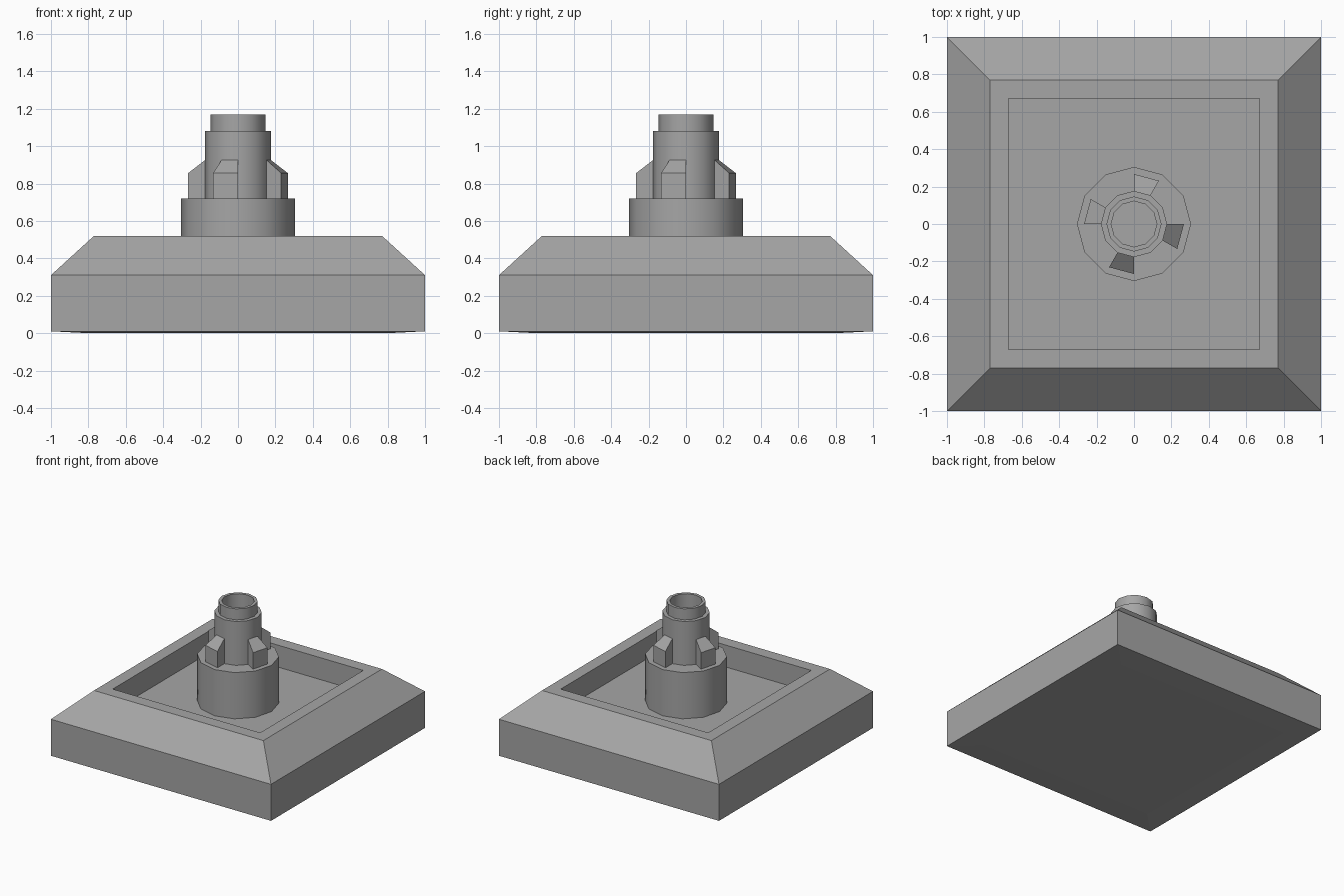
import bpy, bmesh
from math import sin, cos, pi, radians, sqrt

cube = bpy.data.objects.get("Cube")
if cube:
    bpy.data.objects.remove(cube, do_unlink=True)

grey = bpy.data.materials.new("plain grey")
grey.use_nodes = True
COLOR = (0.38, 0.38, 0.38, 1)
grey.diffuse_color = COLOR
bsdf = next(n for n in grey.node_tree.nodes if n.type == 'BSDF_PRINCIPLED')
bsdf.inputs["Base Color"].default_value = COLOR


def finish(bm, name, smooth=False):
    bmesh.ops.recalc_face_normals(bm, faces=bm.faces[:])
    mesh = bpy.data.meshes.new(name)
    bm.to_mesh(mesh)
    bm.free()
    mesh.materials.append(grey)
    ob = bpy.data.objects.new(name, mesh)
    bpy.context.collection.objects.link(ob)
    if smooth:
        bpy.ops.object.select_all(action='DESELECT')
        ob.select_set(True)
        bpy.context.view_layer.objects.active = ob
        bpy.ops.object.shade_smooth_by_angle(angle=radians(40))
    return ob


def stack(name, profile, sides, turn=0.0, smooth=False):
    """Bridge polygon rings given as (radius, height), capped at both ends."""
    bm = bmesh.new()
    rings = [[bm.verts.new((r * cos(turn + 2 * pi * i / sides),
                            r * sin(turn + 2 * pi * i / sides), z))
              for i in range(sides)] for r, z in profile]
    for a, b in zip(rings, rings[1:]):
        for i in range(sides):
            j = (i + 1) % sides
            bm.faces.new((a[i], a[j], b[j], b[i]))
    bm.faces.new(rings[0])
    bm.faces.new(rings[-1])
    return finish(bm, name, smooth)


# Square basin: half widths and heights from the underside to the sunken floor
basin = [(0.8, 0), (1, 0.01), (1, 0.31), (0.77, 0.52), (0.67, 0.52), (0.67, 0.34)]
stack("basin", [(w * sqrt(2), z) for w, z in basin], 4, pi / 4)

# Stepped hollow column standing on the basin floor
stack("column", [(0.305, 0.34), (0.305, 0.72), (0.177, 0.72), (0.177, 1.08),
                 (0.147, 1.08), (0.147, 1.17), (0.122, 1.17), (0.122, 0.9)],
      12, smooth=True)

# Four sloped buttresses, each filling one facet of the column
fin = [(0.16, 0.7), (0.267, 0.7), (0.267, 0.855), (0.16, 0.938)]
for k, side in enumerate(("left", "back", "right", "front")):
    bm = bmesh.new()
    start = k * pi / 2
    ends = [[bm.verts.new((r * cos(a), r * sin(a), z)) for r, z in fin]
            for a in (start, start - pi / 6)]
    for i in range(4):
        j = (i + 1) % 4
        bm.faces.new((ends[0][i], ends[0][j], ends[1][j], ends[1][i]))
    for end in ends:
        bm.faces.new(end)
    finish(bm, "buttress_" + side)
